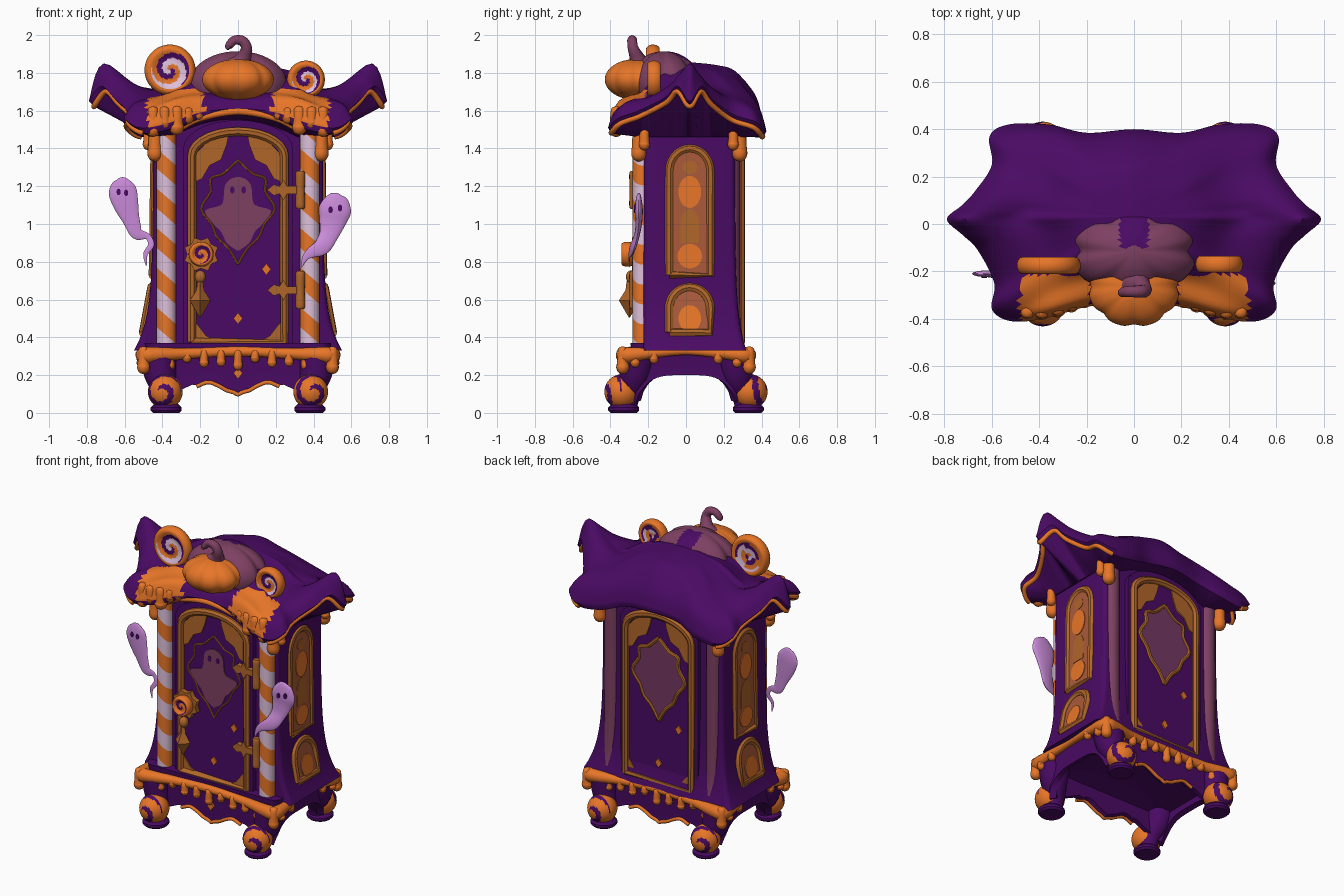
import bpy, bmesh, math
from mathutils import Vector
from math import sin, cos, pi, exp

if "Cube" in bpy.data.objects:
    bpy.data.objects.remove(bpy.data.objects["Cube"])

def mat(name, *rgb):
    m = bpy.data.materials.new(name)
    m.diffuse_color = [((c / 255 + .055) / 1.055) ** 2.4 for c in rgb] + [1]
    m.use_nodes = True
    m.node_tree.nodes["Principled BSDF"].inputs["Base Color"].default_value = m.diffuse_color
    return m
PURPLE, ORANGE = mat("deep purple", 74, 10, 100), mat("orange", 232, 118, 40)
OCHRE, MAUVE = mat("ochre", 176, 102, 42), mat("mauve", 126, 64, 98)
PALE, LILAC = mat("pale stripe", 222, 192, 218), mat("ghost lilac", 203, 140, 218)
RUST, DUSK = mat("rust", 170, 90, 58), mat("dusky plum", 116, 56, 98)

def obj(name, bm, *mats):
    bmesh.ops.remove_doubles(bm, verts=bm.verts, dist=1e-5)
    bmesh.ops.recalc_face_normals(bm, faces=bm.faces)
    me = bpy.data.meshes.new(name)
    bm.to_mesh(me)
    bm.free()
    for m in mats:
        me.materials.append(m)
    me.shade_smooth()
    me.set_sharp_from_angle(angle=.75)
    bpy.context.collection.objects.link(bpy.data.objects.new(name, me))

def cat(P, n, closed=False):
    P = [Vector(p) for p in P]
    m, out = len(P), []
    for i in range(m if closed else m - 1):
        a, b, c, d = [P[(i + k) % m] if closed else P[min(max(i + k, 0), m - 1)] for k in (-1, 0, 1, 2)]
        for s in range(n):
            t = s / n
            out.append((b * 2 + (c - a) * t + (a * 2 - b * 5 + c * 4 - d) * t * t
                        + (b * 3 - a - c * 3 + d) * t ** 3) * .5)
    return out if closed else out + [P[-1]]

def loft(bm, rings, rule=None):
    V = [[bm.verts.new(p) for p in r] for r in rings]
    n = len(V[0])
    for i in range(len(V) - 1):
        for j in range(n):
            k = (j + 1) % n
            f = bm.faces.new((V[i][j], V[i][k], V[i + 1][k], V[i + 1][j]))
            if rule:
                f.material_index = rule(i, j, f.calc_center_median())
    bm.faces.new(V[0])
    bm.faces.new(V[-1])

def tubes(name, paths, m, flat=1, n=5, seg=10):
    """Sweeps along paths of (x, y, z, radius)."""
    bm = bmesh.new()
    for path in paths:
        P, N, rings = cat(path, n), None, []
        for i, p in enumerate(P):
            T = Vector((P[min(i + 1, len(P) - 1)] - P[max(i - 1, 0)])[:3]).normalized()
            N = T.orthogonal().normalized() if N is None else (N - T * N.dot(T)).normalized()
            B, r, ring = T.cross(N), max(p[3], .002), []
            for j in range(seg):
                o = (N * cos(2 * pi * j / seg) + B * sin(2 * pi * j / seg)) * r
                o.y *= flat
                ring.append(Vector(p[:3]) + o)
            rings.append(ring)
        loft(bm, rings)
    obj(name, bm, m)

def drip(x, y, top, bot, r):
    return [(x, y, top + r * .9, .003), (x, y, top + r * .5, r * .75), (x, y, (top + bot) / 2, r * .9),
            (x, y, bot + r, r), (x, y, bot + r * .3, r * .7), (x, y, bot, .002)]

def lathe(name, c, ax, prof, mats, rule=None, seg=48):
    ax = Vector(ax).normalized()
    u = Vector((1, 0, 0)) if abs(ax.z) > .9 else Vector((0, 0, 1))
    v = ax.cross(u)
    bm = bmesh.new()
    rings = [[Vector(c) + ax * d + (u * cos(2 * pi * j / seg) + v * sin(2 * pi * j / seg)) * r
              for j in range(seg)] for r, d in prof]
    loft(bm, rings, rule and (lambda i, j, _: rule((prof[i][0] + prof[i + 1][0]) / 2, i / len(prof), j / seg)))
    obj(name, bm, *mats)

def swirl(name, c, R, h, mats, bands):
    base = [(.02, .6), (.2, .7), (.4, .6), (.55, .7), (.7, .95), (.85, 1), (.96, .6), (1, 0), (.96, -.6), (.85, -1), (.6, -.8), (.02, -.6)]
    def rule(r, s, a):
        f = (a + r / R * 1.5) % 1
        return 0 if r > .74 * R else sum(f > b for b in bands)
    lathe(name, c, (0, -1, 0), [(p[0] * R, p[1] * h) for p in cat(base, 3)], mats, rule)

def blob(name, c, rad, ribs, mats, rule=None, depth=.07):
    rings = []
    for i in range(1, 24):
        a = pi * i / 24
        rings.append([Vector((c[0] + rad[0] * sin(a) * cos(t) * k, c[1] + rad[1] * sin(a) * sin(t) * k, c[2] - rad[2] * cos(a)))
                      for t, k in [(2 * pi * j / 64, 1 - depth * abs(cos(ribs * pi * j / 64)) ** 6) for j in range(64)]])
    bm = bmesh.new()
    loft(bm, rings, rule)
    obj(name, bm, *mats)

def plate(name, shapes, fr, d0, d1, m):
    bm = bmesh.new()
    for pts in shapes:
        loft(bm, [[fr(u, v, d) for u, v in pts] for d in (d0, d1)])
    obj(name, bm, m)

def arch(u, w, z0, zs, z1, n=14):
    return [(u - w, z0), (u + w, z0)] + [(u + w * cos(pi * i / n), zs + (z1 - zs) * sin(pi * i / n)) for i in range(n + 1)]

def oval(u, v, a, b):
    return [(u + a * cos(pi * i / 12), v + b * sin(pi * i / 12)) for i in range(24)]

def outline(name, pts, fr, d, r, m):
    tubes(name, [[(*fr(u, v, d), r) for u, v in pts + pts[:1]]], m, n=1, seg=8)

def mirrored(pts):
    pts = [tuple(p) for p in cat(pts, 3)]
    return pts + [(-u, v) for u, v in pts[::-1]]

def ring(hx, y0, y1, r, m):
    cs = [(hx - r, y0 + r, -.5), (hx - r, y1 - r, 0), (r - hx, y1 - r, .5), (r - hx, y0 + r, 1)]
    arcs = [[Vector((x + r * cos(pi * (a + k / 8)), y + r * sin(pi * (a + k / 8)))) for k in range(5)] for x, y, a in cs]
    out = []
    for i in range(4):
        out += arcs[i] + [arcs[i][-1].lerp(arcs[(i + 1) % 4][0], k / m) for k in range(1, m)]
    return out

# cabinet body, flaring at the bottom
W = lambda z: .45 + .085 * exp(-(z - .36) / .17)
bm = bmesh.new()
loft(bm, [[(p.x, p.y, z) for p in ring(W(z), -.225, .26 + .05 * (W(z) - .45) / .085, .03, 4)]
          for z in [.33 + .05 * i for i in range(26)]])
obj("cabinet_body", bm, PURPLE)

# corner pillars: striped in front, plain behind
for s, side in ((-1, "left"), (1, "right")):
    rings = [[Vector((s * .38 + .052 * cos(a), -.23 + .052 * sin(a), min(1.5, max(.36, .2 + .105 * i - .045 * cos(a)))))
              for a in [2 * pi * j / 32 for j in range(32)]] for i in range(15)]
    bm = bmesh.new()
    loft(bm, rings, lambda i, j, c: i % 2)
    obj(side + "_striped_pillar", bm, ORANGE, PALE)
    tubes(side + "_back_pillar", [[(s * .38, .255, .36, .052), (s * .38, .235, .6, .052), (s * .38, .235, 1.5, .052)]], MAUVE, seg=20)

# doors on front and back
front = lambda u, v, d: (u, -.225 - d, v)
back = lambda u, v, d: (-u, .26 + d, v)
corner_top = [(.235, 1.22), (.235, 1.36), (.15, 1.45), (.05, 1.47), (.06, 1.42), (.09, 1.34), (.15, 1.31), (.19, 1.24)]
corner_low = [(.235, .38), (.235, .49), (.2, .45), (.17, .41), (.12, .38)]
flip = lambda p: [(-u, v) for u, v in p]
pane = mirrored([(.002, 1.335), (.03, 1.31), (.08, 1.265), (.145, 1.24), (.145, 1.17), (.195, 1.08), (.14, 1.0), (.11, .93), (.05, .87), (.002, .79)])
ghost = mirrored([(.005, 1.25), (.045, 1.235), (.07, 1.2), (.075, 1.15), (.09, 1.1), (.175, 1.07), (.13, 1.0), (.09, .96), (.06, .9), (.005, .86)])
gem = lambda u, v, r: [(u, v - r * 1.3), (u + r, v), (u, v + r * 1.3), (u - r, v)]
for nm, fr in (("front", front), ("back", back)):
    plate(nm + "_door", [arch(0, .29, .34, 1.4, 1.55)], fr, -.02, .028, PURPLE)
    outline(nm + "_door_frame", arch(0, .245, .375, 1.36, 1.49), fr, .028, .025, OCHRE)
    plate(nm + "_door_corners", [corner_top, flip(corner_top), corner_low, flip(corner_low)], fr, .02, .036, OCHRE)
    plate(nm + "_window_ghost", [ghost if nm == "front" else pane], fr, .02, .034, MAUVE if nm == "front" else DUSK)
    outline(nm + "_window_rim", pane, fr, .028, .006 if nm == "front" else .014, OCHRE)
    plate(nm + "_door_gems", [gem(.15, .76, .024), gem(0, .5, .024)], fr, .02, .036, ORANGE)
plate("front_window_eyes", [oval(-.03, 1.18, .012, .018), oval(.03, 1.18, .012, .018)], front, .03, .038, PURPLE)

# hinges and handle on the front door
for z in (1.18, .65):
    plate("hinge_strap", [[(.155, z), (.19, z + .03), (.22, z + .02), (.24, z + .055), (.26, z + .02), (.33, z + .02),
                           (.33, z - .02), (.26, z - .02), (.24, z - .055), (.22, z - .02), (.19, z - .03)]], front, .025, .06, OCHRE)
    tubes("hinge_bar", [[(.33, -.275, z - .1, .02), (.33, -.275, z - .08, .026), (.33, -.275, z, .024), (.33, -.275, z + .08, .026), (.33, -.275, z + .1, .02)]], OCHRE)
star = [(-.195 + (.095 if i % 2 else .075) * sin(pi * i / 8), .84 + (.095 if i % 2 else .075) * cos(pi * i / 8)) for i in range(16)]
plate("handle_plate", [star], front, .02, .06, OCHRE)
swirl("handle_knob", (-.195, -.31, .84), .066, .03, (ORANGE, PURPLE), (.55,))
blob("handle_bead", (-.2, -.29, .72), (.03, .03, .035), 4, (OCHRE,))
lathe("handle_pendant", (-.2, -.3, .595), (0, 0, 1), [(.003, -.09), (.055, 0), (.02, .055), (.015, .1)], (OCHRE,), seg=4)

# side windows
for s, side in ((-1, "left"), (1, "right")):
    for nm, z0, zs, z1 in (("upper", .73, 1.28, 1.4), ("lower", .425, .55, .665)):
        off = -.011 if nm == "upper" else -.008
        fr = lambda u, v, d: (s * (W(z0) + (W(z1) - W(z0)) * (v - z0) / (z1 - z0) + d), u, v)
        plate(f"{side}_{nm}_window", [arch(.02, .11, z0, zs, z1)], fr, -.03, .003, RUST)
        outline(f"{side}_{nm}_window_frame", arch(.02, .108, z0, zs, z1), fr, off, .025, OCHRE)
        spots = [oval(.02, 1.17, .06, .085), oval(.02, .83, .065, .065)] if nm == "upper" else [oval(.02, .5, .06, .07)]
        plate(f"{side}_{nm}_window_glow", spots, fr, 0, .008, ORANGE)
        if nm == "upper":
            plate(f"{side}_window_shade", [arch(.02, .05, .9, 1.0, 1.08), oval(.02, 1.3, .04, .035)], fr, 0, .006, OCHRE)

# base skirt with arched openings
def hem(x, y):
    if abs(y) > .25:
        a = abs(x)
        return .15 - .065 * max(0, 1 - a / .09) + .012 * cos(a * 40) if a < .24 else .15 - .45 * (a - .24)
    return .2 - .1 * (abs(y) / .25) ** 4
outer, inner = ring(.465, -.28, .28, .05, 24), ring(.43, -.25, .25, .04, 24)
bm = bmesh.new()
loft(bm, [[(p.x * 1.06, p.y * 1.05, .37) for p in outer], [(p.x, p.y, .25) for p in outer], [(p.x, p.y, hem(p.x, p.y)) for p in outer],
          [(q.x, q.y, hem(p.x, p.y) + .01) for p, q in zip(outer, inner)], [(q.x, q.y, .25) for q in inner], [(q.x * .5, q.y * .5, .29) for q in inner]])
obj("base_skirt", bm, PURPLE)
for nm, y in (("front", -.285), ("back", .285)):
    tubes(nm + "_apron_trim", [[(x / 50, y, hem(x / 50, y), .011) for x in range(-11, 12)]], ORANGE, n=2)
plate("apron_gems", [gem(0, .21, .024)], lambda u, v, d: (u, -.27 - d, v), 0, .025, ORANGE)

# legs, feet and swirled balls
for sx in (-1, 1):
    for sy in (-1, 1):
        tubes("leg", [[(sx * .42, sy * .26, .31, .1), (sx * .41, sy * .27, .2, .085), (sx * .38, sy * .3, .1, .06), (sx * .38, sy * .32, .03, .06)]], PURPLE, seg=16)
        lathe("foot", (sx * .38, sy * .33, 0), (0, 0, 1), [(.07, 0), (.082, .012), (.082, .028), (.065, .045), (.05, .06)], (PURPLE,), seg=24)
        prof = [(.092 * sin(pi * k / 32), .092 * cos(pi * k / 32)) for k in [.3] + list(range(1, 32)) + [31.7]]
        lathe("foot_ball", (sx * .385, sy * .34, .112), (sx * .2, sy, 0), prof, (ORANGE, PURPLE),
              lambda r, t, a: int(.05 < t < .4 and (a + t * 3.2) % 1 < .38))

# base icing with drips
q = [(0, .295, .325, .026), (.25, .3, .315, .028), (.43, .325, .308, .04), (.495, .315, .305, .044), (.505, .2, .315, .03), (.495, 0, .328, .022)]
band = q + [(x, -y, z, r) for x, y, z, r in q[-2::-1]]
band += [(-x, y, z, r) for x, y, z, r in band[-2:0:-1]]
loop = cat(band, 5, True)
tubes("base_icing", [loop + loop[:1]], ORANGE, n=1, seg=14)
D = []
for s in (-1, 1):
    D += [drip(-.45 + .09 * i, s * .31, .31, (.245, .225, .265, .24)[i % 4], .026) for i in range(11)]
    D += [drip(s * .512, t * y, .31, b, .026) for t in (-1, 1) for y, b in ((.27, .24), (.17, .26))]
    D += [drip(s * .5, t * .335, .32, .205, .035) for t in (-1, 1)]
tubes("base_icing_drips", D, ORANGE, n=3)

# sweeping roof: rim x, y, z, then shoulder and middle heights
C = [(0, -.33, 1.61, 1.66, 1.70), (.2, -.35, 1.59, 1.67, 1.71), (.38, -.40, 1.53, 1.65, 1.70), (.52, -.41, 1.51, 1.61, 1.69),
     (.60, -.36, 1.56, 1.64, 1.69), (.59, -.25, 1.60, 1.66, 1.70), (.66, -.11, 1.67, 1.73, 1.71), (.725, -.045, 1.73, 1.79, 1.71),
     (.79, .02, 1.65, 1.85, 1.71), (.725, .08, 1.73, 1.79, 1.71),
     (.67, .14, 1.66, 1.73, 1.72), (.60, .25, 1.58, 1.66, 1.72), (.61, .37, 1.54, 1.62, 1.70), (.53, .42, 1.49, 1.60, 1.71),
     (.36, .42, 1.51, 1.63, 1.75), (.2, .385, 1.56, 1.67, 1.79), (0, .40, 1.58, 1.69, 1.81)]
rim = cat(C + [(-c[0],) + c[1:] for c in C[-2:0:-1]], 6, True)
cols = []
for x, y, z, zs, zm in rim:
    at = lambda t, h: (x * t, .03 + (y - .03) * t, h)
    col = cat([at(.02, 1.855), at(.35, 1.855 * .7 + zm * .3), at(.62, zm), at(.9, zs), at(1, z)], 5)
    col.append(Vector(at(.96, z - .03)))
    cx, cy = max(-.46, min(.46, x)), max(-.24, min(.27, y))
    col.append(Vector((cx, cy, 1.46 + .1 * max(0, 1 - (cx / .35) ** 2))))
    cols.append(col)
bm = bmesh.new()
loft(bm, list(zip(*cols)), lambda i, j, c: int(i < 20 and c.y < -.21 and .18 < abs(c.x) < .48))
obj("roof", bm, PURPLE, ORANGE)
for s, side in ((-1, "left"), (1, "right")):
    tubes(side + "_eave_trim", [[(s * p[0] * .965, p[1] * .965, p[2] - .028, .015) for p in rim[18:79]]], ORANGE, n=1)

# roof icing drips, corner drips and door arch trim
D = []
for s in (-1, 1):
    D += [drip(s * x, y, 1.59, b, r) for x, y, b, r in ((.21, -.325, 1.55, .03), (.265, -.34, 1.53, .034), (.325, -.355, 1.47, .04), (.39, -.37, 1.5, .036), (.45, -.37, 1.46, .036))]
    D += [drip(s * .44, y, 1.5, b, r) for y, b, r in ((-.25, 1.33, .04), (.285, 1.33, .04))]
    D += [drip(s * .475, y, 1.48, 1.39, .03) for y in (-.22, .25)]
tubes("roof_icing_drips", D, ORANGE, n=3, seg=14)
tubes("door_arch_trim", [[(-.32, -.3, 1.5, .018), (-.2, -.32, 1.56, .018), (0, -.325, 1.595, .018), (.2, -.32, 1.56, .018), (.32, -.3, 1.5, .018)]], ORANGE)

# pumpkin with mauve back and curled stem
blob("pumpkin_front", (0, -.265, 1.765), (.195, .17, .108), 8, (ORANGE,))
blob("pumpkin_back", (0, -.115, 1.745), (.27, .19, .17), 6, (MAUVE, PURPLE), lambda i, j, c: int(abs(c.x) < .06 and c.y > -.1), .12)
tubes("pumpkin_stem", [[(.01, -.25, 1.84, .07), (.03, -.26, 1.88, .042), (.045, -.28, 1.93, .03), (.025, -.285, 1.968, .027),
                        (-.02, -.285, 1.972, .024), (-.05, -.29, 1.94, .02), (-.05, -.3, 1.925, .006)]], MAUVE)

# lollipops on the roof
swirl("left_lollipop", (-.36, -.175, 1.815), .135, .036, (ORANGE, PALE, PURPLE), (.3, .68))
swirl("right_lollipop", (.36, -.17, 1.765), .1, .034, (ORANGE, PALE, PURPLE), (.35, .6))

# floating ghosts
tubes("left_ghost", [[(-.63, -.21, 1.243, .004), (-.625, -.21, 1.23, .04), (-.613, -.21, 1.18, .073), (-.595, -.21, 1.11, .068), (-.565, -.21, 1.02, .045),
                      (-.535, -.21, .95, .033), (-.48, -.21, .935, .016), (-.46, -.215, .89, .016), (-.49, -.22, .84, .012), (-.485, -.22, .78, .003)]], LILAC, flat=.2, seg=16)
tubes("right_ghost", [[(.535, -.25, 1.16, .004), (.53, -.25, 1.145, .05), (.515, -.25, 1.08, .085), (.5, -.25, 1.01, .07), (.48, -.26, .94, .05),
                       (.445, -.28, .88, .045), (.39, -.295, .85, .03), (.355, -.3, .82, .016), (.335, -.3, .77, .003)]], LILAC, flat=.25, seg=16)
eye = lambda y: (lambda u, v, d: (u, y - d, v))
plate("left_ghost_eyes", [oval(-.632, 1.17, .011, .017), oval(-.592, 1.165, .011, .017)], eye(-.219), 0, .009, PURPLE)
plate("right_ghost_eyes", [oval(.49, 1.075, .012, .018), oval(.54, 1.085, .012, .018)], eye(-.266), 0, .009, PURPLE)
